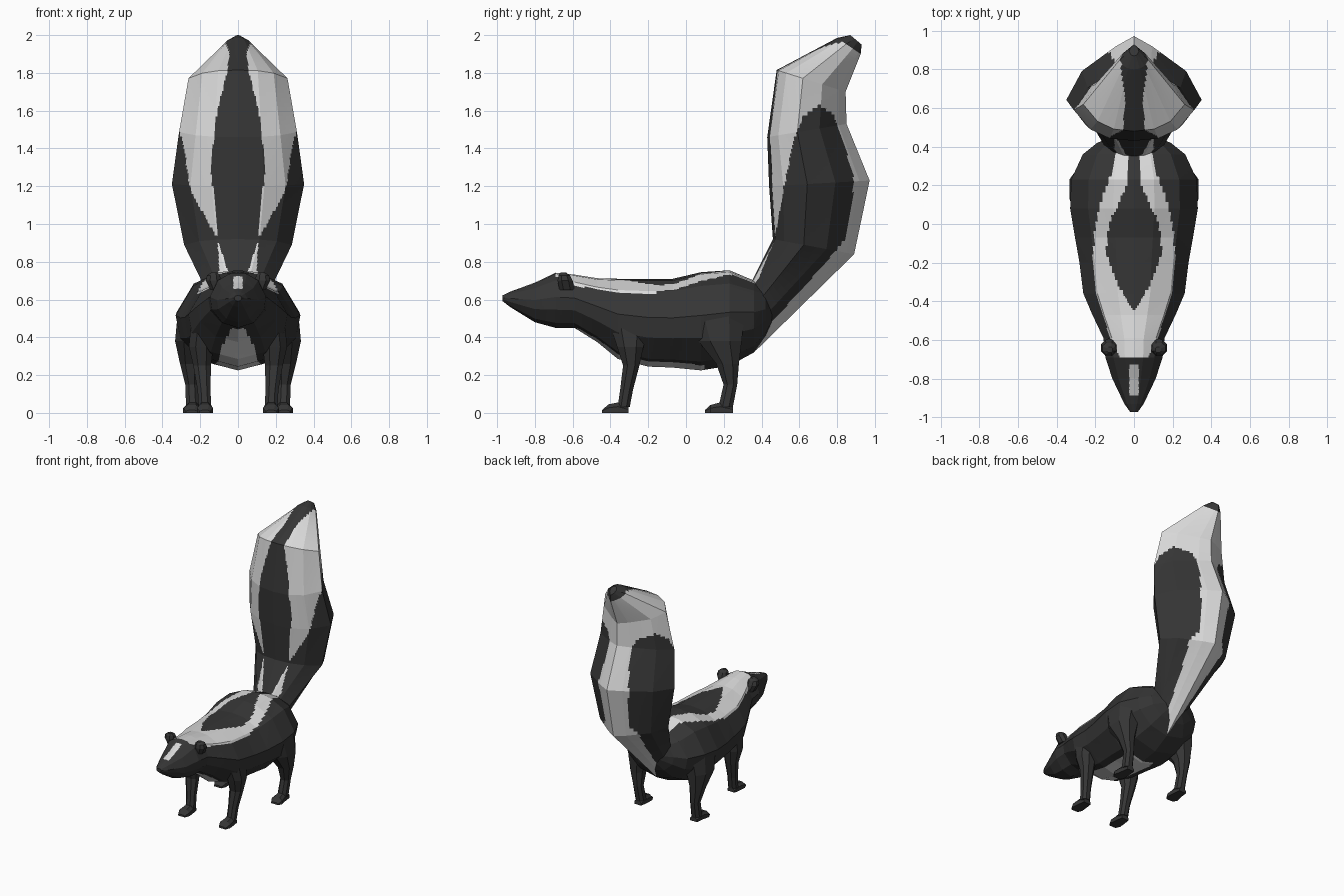
import bpy, bmesh
from mathutils import Vector

if "Cube" in bpy.data.objects:
    bpy.data.objects.remove(bpy.data.objects["Cube"])


def material(name, rgb):
    m = bpy.data.materials.new(name)
    m.diffuse_color = (*rgb, 1)
    m.use_nodes = True
    m.node_tree.nodes["Principled BSDF"].inputs["Base Color"].default_value = m.diffuse_color
    return m


BLACK = material("black_fur", (0.036, 0.036, 0.036))
WHITE = material("white_fur", (0.70, 0.70, 0.70))


def lerp(table, v):
    """Piecewise linear lookup in a list of (key, value) pairs."""
    if v <= table[0][0]:
        return table[0][1]
    for (a, p), (b, q) in zip(table, table[1:]):
        if v <= b:
            return p + (q - p) * (v - a) / (b - a)
    return table[-1][1]


def loft(name, rings, cuts=0, is_white=None):
    """Skin rings of points, refine flat facets, and colour faces by a rule."""
    bm = bmesh.new()
    vs = [[bm.verts.new(p) for p in r] for r in rings]
    n = len(rings[0])
    for a, b in zip(vs, vs[1:]):
        for i in range(n):
            j = (i + 1) % n
            bm.faces.new((a[i], a[j], b[j], b[i]))
    if cuts:
        bmesh.ops.subdivide_edges(bm, edges=bm.edges[:], cuts=cuts, use_grid_fill=True)
    bmesh.ops.holes_fill(bm, edges=[e for e in bm.edges if e.is_boundary], sides=0)
    bmesh.ops.recalc_face_normals(bm, faces=bm.faces[:])
    bm.normal_update()
    if is_white:
        for f in bm.faces:
            f.material_index = int(is_white(f.calc_center_median(), f.normal))
    me = bpy.data.meshes.new(name)
    bm.to_mesh(me)
    bm.free()
    me.materials.append(BLACK)
    me.materials.append(WHITE)
    ob = bpy.data.objects.new(name, me)
    bpy.context.collection.objects.link(ob)
    return ob


def mirrored(half):
    """Close a half profile of (t, width) into a full symmetric loop."""
    return half + [(t, -k) for t, k in half[-2:0:-1]]


# Body and head: rings along y as (y, top, bottom, half width)
BODY = [(-.972, .622, .592, .02), (-.93, .642, .56, .05), (-.80, .69, .48, .112),
        (-.69, .742, .45, .148), (-.59, .732, .45, .158), (-.47, .713, .375, .215),
        (-.36, .71, .285, .262), (-.2, .71, .245, .282), (-.07, .71, .24, .305),
        (.08, .745, .225, .33), (.23, .755, .25, .325), (.36, .70, .32, .265),
        (.42, .665, .40, .19), (.46, .60, .48, .09)]
body_half = mirrored([(1, 0), (.98, .32), (.86, .72), (.56, 1), (.33, .93), (.09, .55), (0, 0)])
OUTER = [(-.69, .07), (-.6, .12), (-.35, .2), (-.2, .215), (0, .2), (.15, .16), (.3, .1), (.45, .09)]
INNER = [(-.46, -.01), (-.44, .01), (-.3, .09), (-.15, .145), (0, .13), (.1, .08), (.2, .04), (.45, .025)]


def body_white(c, n):
    x = abs(c.x)
    if n.z > 0:
        forehead = x < .025 and -.88 < c.y < -.73
        stripes = -.69 < c.y < .42 and c.z > .58 and lerp(INNER, c.y) < x < lerp(OUTER, c.y)
        return forehead or stripes
    # chest and belly patch
    return -.58 < c.y < .1 and x < lerp([(-.58, .03), (-.36, .10), (.1, .11)], c.y)


loft("body", [[Vector((w * k, y, lo + (hi - lo) * t)) for t, k in body_half]
              for y, hi, lo, w in BODY], 8, body_white)

# Tail: rings as (front y, front z, back y, back z, half width)
TAIL = [(.34, .68, .37, .33, .12), (.46, .92, .89, .84, .285), (.44, 1.2, .972, 1.23, .35),
        (.43, 1.46, .85, 1.53, .312), (.48, 1.815, .845, 1.70, .262),
        (.80, 1.985, .925, 1.90, .075), (.87, 2.0, .93, 1.95, .025)]
tail_half = mirrored([(0, 0), (.03, .4), (.14, .72), (.38, 1), (.66, .77), (.9, .27), (1, 0)])
FRONT_DARK = [(.7, .04), (.9, .1), (1.3, .145), (1.6, .11), (1.8, .06), (1.9, .045), (2, .08)]
SIDE_FROM = [(.45, 0), (.7, .38), (.92, .47), (1.2, .52), (1.45, .57), (1.57, .62), (1.63, .71)]
SIDE_TO = [(.36, .34), (.5, .47), (.75, .70), (.92, .84), (1.1, .88), (1.25, .89),
           (1.5, .81), (1.58, .78), (1.63, .70)]


def tail_white(c, n):
    tip = c.z + .6 * c.y > 2.45
    front = n.y < 0 and abs(c.x) < lerp(FRONT_DARK, c.z)
    side = lerp(SIDE_FROM, c.z) < c.y < lerp(SIDE_TO, c.z)
    return not (tip or front or side)


loft("tail", [[Vector((w * k, fy + (by - fy) * t, fz + (bz - fz) * t)) for t, k in tail_half]
              for fy, fz, by, bz, w in TAIL], 12, tail_white)

# Legs and ears: upright rings as (x, y, z, x radius, y radius)
OCTAGON = [(1, .45), (.45, 1), (-.45, 1), (-1, .45), (-1, -.45), (-.45, -1), (.45, -1), (1, -.45)]
UPRIGHT = {
    "front_leg": [(.18, -.30, .46, .07, .10), (.195, -.295, .35, .065, .07), (.19, -.29, .25, .047, .043),
                  (.18, -.315, .12, .034, .034), (.175, -.33, .03, .034, .032)],
    "hind_leg": [(.23, .16, .52, .09, .15), (.25, .18, .38, .083, .115), (.255, .22, .26, .052, .06),
                 (.245, .235, .15, .034, .036), (.24, .21, .03, .035, .038)],
    "ear": [(.115, -.63, .65, .03, .04), (.13, -.64, .70, .04, .04),
            (.13, -.645, .728, .034, .03), (.125, -.65, .743, .015, .015)],
}
# Feet: rings along y as (x, y, height, half width)
FEET = {
    "front_foot": [(.175, -.305, .03, .03), (.175, -.36, .055, .038), (.175, -.41, .045, .043), (.175, -.445, .015, .028)],
    "hind_foot": [(.24, .25, .03, .03), (.24, .18, .055, .038), (.245, .13, .042, .045), (.245, .10, .015, .03)],
}
FOOT = [(0, -1), (.6, -1), (1, -.5), (1, .5), (.6, 1), (0, 1)]

for side, s in (("right", 1), ("left", -1)):
    for name, rings in UPRIGHT.items():
        loft(f"{name}_{side}", [[Vector((s * (x + rx * a), y + ry * b, z)) for a, b in OCTAGON]
                                for x, y, z, rx, ry in rings])
    for name, rings in FEET.items():
        loft(f"{name}_{side}", [[Vector((s * (x + w * k), y, h * t)) for t, k in FOOT]
                                for x, y, h, w in rings])
